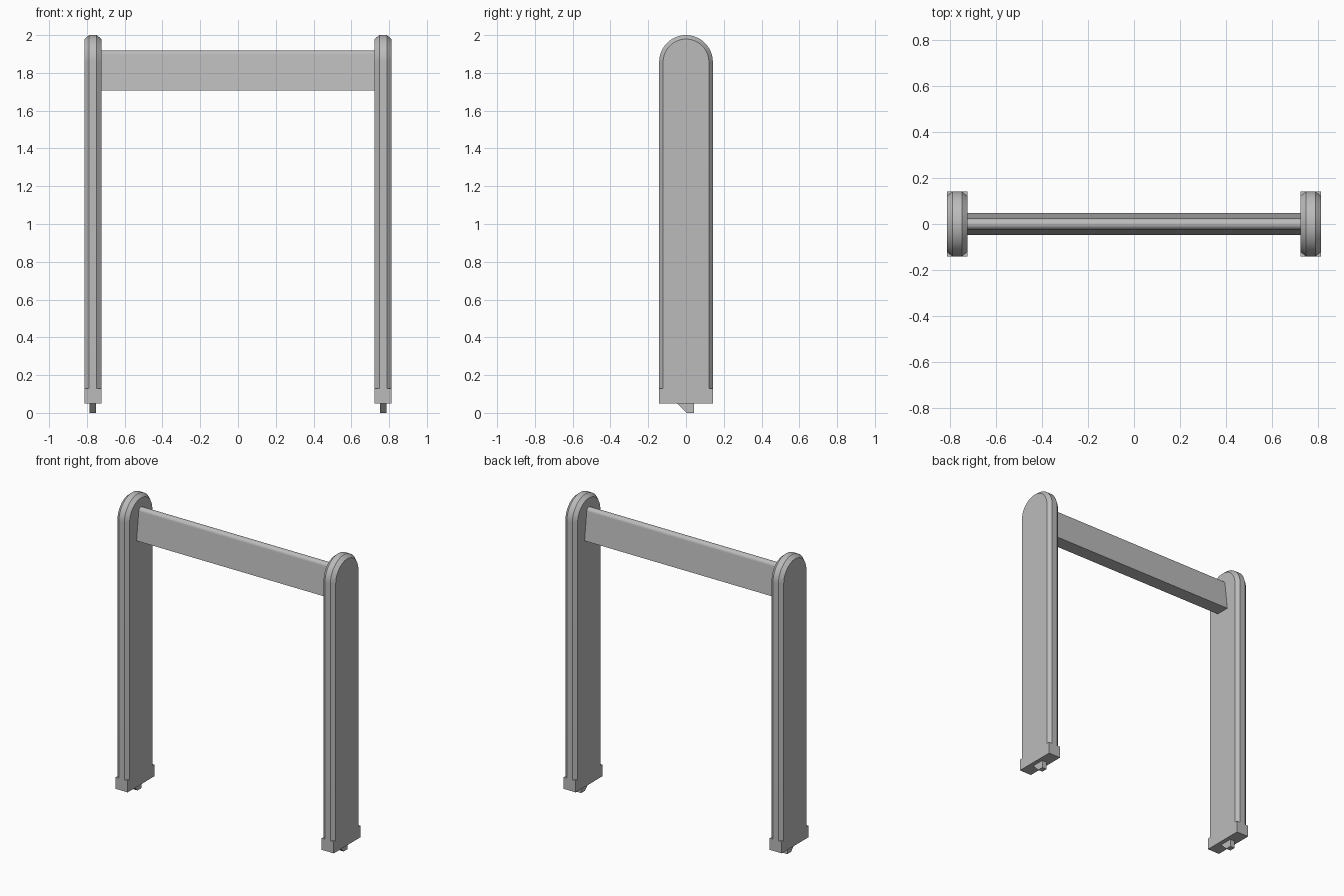
import bpy
import math

if "Cube" in bpy.data.objects:
    bpy.data.objects.remove(bpy.data.objects["Cube"], do_unlink=True)

grey = bpy.data.materials.new("plain_grey")
grey.use_nodes = True
COLOUR = (0.5, 0.5, 0.5, 1)
grey.diffuse_color = COLOUR
grey.node_tree.nodes["Principled BSDF"].inputs["Base Color"].default_value = COLOUR


def loft(name, sections):
    """Join (x, [(y, z), ...]) cross-sections along x into a closed solid."""
    n = len(sections[0][1])
    verts = [(x, y, z) for x, ring in sections for y, z in ring]
    faces = [list(range(n))[::-1],
             list(range((len(sections) - 1) * n, len(sections) * n))]
    for s in range(len(sections) - 1):
        for i in range(n):
            j = (i + 1) % n
            a, b = s * n, (s + 1) * n
            faces.append([a + i, a + j, b + j, b + i])
    mesh = bpy.data.meshes.new(name)
    mesh.from_pydata(verts, [], faces)
    mesh.materials.append(grey)
    obj = bpy.data.objects.new(name, mesh)
    bpy.context.collection.objects.link(obj)
    bpy.ops.object.select_all(action='DESELECT')
    obj.select_set(True)
    bpy.context.view_layer.objects.active = obj
    bpy.ops.object.shade_smooth_by_angle(angle=math.radians(25))
    return obj


def arc(radius_y, radius_z, centre_z, steps):
    """Half ellipse from +y over the top to -y."""
    return [(radius_y * math.cos(math.pi * k / steps),
             centre_z + radius_z * math.sin(math.pi * k / steps))
            for k in range(steps + 1)]


POST_X, HALF_WIDTH, CHAMFER = 0.768, 0.045, 0.025
RADIUS, BASE_BOTTOM, BASE_TOP, ARCH_Z = 0.142, 0.05, 0.128, 1.858


def arch(radius):
    return [(-radius, BASE_TOP), (radius, BASE_TOP)] + arc(radius, radius, ARCH_Z, 32)


for side, sign in (("left", 1), ("right", -1)):
    x = sign * POST_X
    # Round-topped post with chamfered rims
    inner, outer = arch(RADIUS - 0.021), arch(RADIUS)
    loft(side + "_post", [(x - HALF_WIDTH, inner),
                          (x - HALF_WIDTH + CHAMFER, outer),
                          (x + HALF_WIDTH - CHAMFER, outer),
                          (x + HALF_WIDTH, inner)])
    # Square base block
    block = [(-RADIUS, BASE_BOTTOM), (RADIUS, BASE_BOTTOM),
             (RADIUS, BASE_TOP), (-RADIUS, BASE_TOP)]
    loft(side + "_base", [(x - HALF_WIDTH, block), (x + HALF_WIDTH, block)])
    # Small wedge-shaped foot peg
    peg = [(0.003, 0), (0.043, 0), (0.043, BASE_BOTTOM), (-0.047, BASE_BOTTOM)]
    loft(side + "_foot_peg", [(x - 0.017, peg), (x + 0.017, peg)])

# Tapered crossbeam with a rounded top
beam = [(-0.047, 1.708), (0.047, 1.708)] + arc(0.024, 0.022, 1.897, 12)
end = POST_X - HALF_WIDTH
loft("crossbeam", [(-end, beam), (end, beam)])
